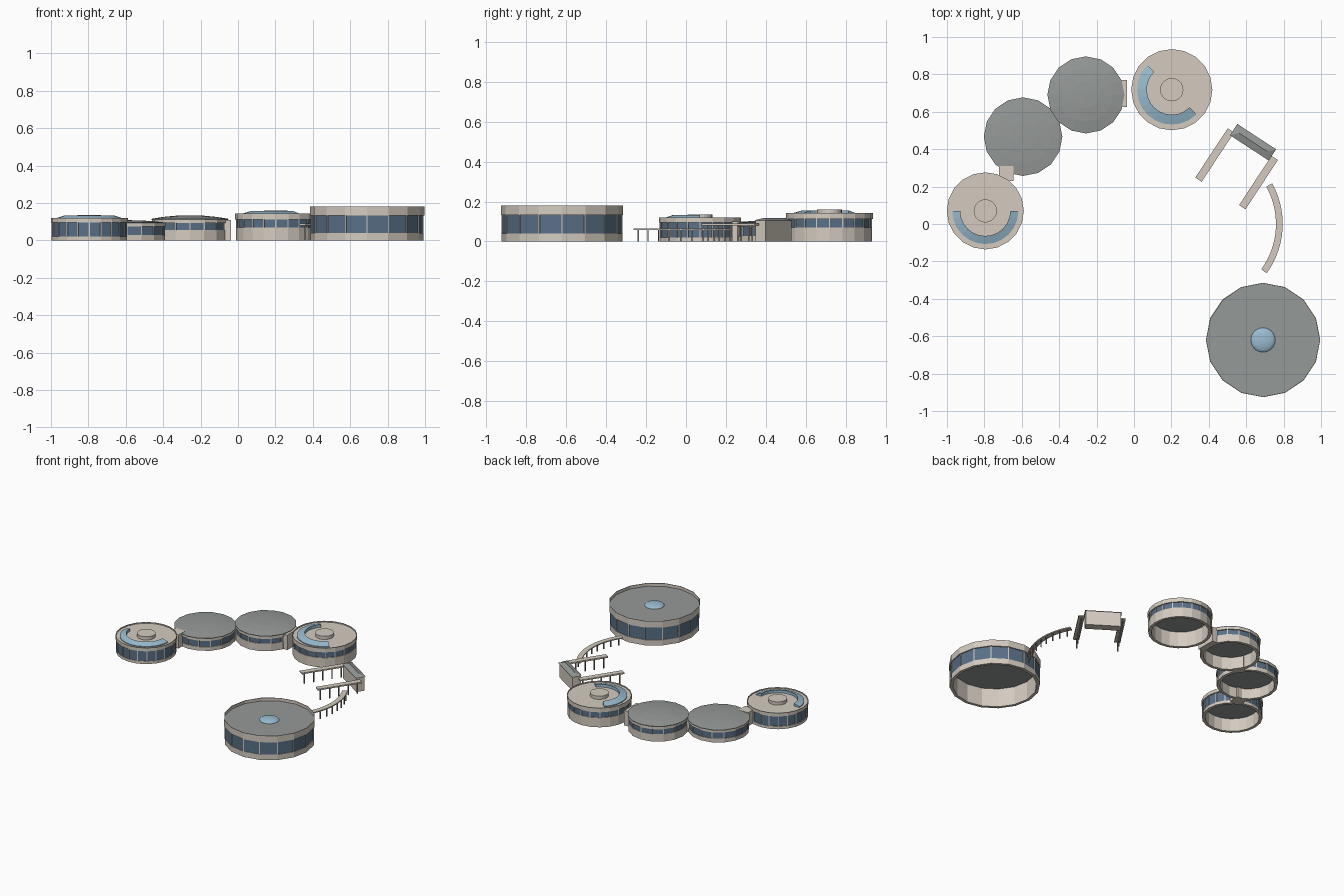
import bpy, bmesh
from math import cos, sin, pi, radians
from mathutils import Vector

if "Cube" in bpy.data.objects:
    bpy.data.objects.remove(bpy.data.objects["Cube"])


def material(name, color):
    m = bpy.data.materials.new(name)
    m.use_nodes = True
    m.diffuse_color = (*color, 1)
    m.node_tree.nodes["Principled BSDF"].inputs["Base Color"].default_value = (*color, 1)
    return m


STONE = material("pale stone", (0.66, 0.60, 0.53))
ROOF = material("grey roofing", (0.30, 0.32, 0.31))
GLASS = material("dark blue glass", (0.10, 0.16, 0.24))
SKYLIGHT = material("light blue glass", (0.32, 0.50, 0.63))
POST = material("post brown", (0.30, 0.26, 0.22))


def finish(name, bm, mat):
    bmesh.ops.remove_doubles(bm, verts=bm.verts, dist=1e-5)
    bmesh.ops.recalc_face_normals(bm, faces=bm.faces)
    mesh = bpy.data.meshes.new(name)
    bm.to_mesh(mesh)
    bm.free()
    mesh.materials.append(mat)
    obj = bpy.data.objects.new(name, mesh)
    bpy.context.collection.objects.link(obj)
    return obj


def lathe(name, centre, profile, mat, sides=16, start=90, sweep=360, closed=True):
    """Turn an (r, z) profile about a vertical axis; partial sweeps get end caps."""
    bm = bmesh.new()
    rings = []
    for i in range(sides + 1):
        a = radians(start + sweep * i / sides)
        rings.append([bm.verts.new((centre[0] + r * cos(a), centre[1] + r * sin(a), z))
                      for r, z in profile])
    count = len(profile)
    for a, b in zip(rings, rings[1:]):
        for j in range(count if closed else count - 1):
            k = (j + 1) % count
            if profile[j][0] == 0 and profile[k][0] == 0:
                continue
            quad = [a[j], a[k], b[k], b[j]]
            if profile[j][0] == 0:
                quad = [a[j], a[k], b[k]]
            elif profile[k][0] == 0:
                quad = [a[j], a[k], b[j]]
            bm.faces.new(quad)
    if sweep < 360:
        bm.faces.new(rings[0])
        bm.faces.new(rings[-1])
    return finish(name, bm, mat)


def bar(name, p, q, width, z0, z1, mat):
    """Upright block along the plan line p to q, open to nothing."""
    p, q = Vector(p), Vector(q)
    d = (q - p).normalized()
    n = Vector((-d.y, d.x)) * width / 2
    bm = bmesh.new()
    base = [bm.verts.new((c.x, c.y, z0)) for c in (p + n, p - n, q - n, q + n)]
    face = bm.faces.new(base)
    top = bmesh.ops.extrude_face_region(bm, geom=[face])["geom"]
    bmesh.ops.translate(bm, verts=[v for v in top if isinstance(v, bmesh.types.BMVert)],
                        vec=(0, 0, z1 - z0))
    return finish(name, bm, mat)


def post(name, x, y, top, size=0.007):
    return bar(name, (x - size / 2, y), (x + size / 2, y), size, 0, top, POST)


def pavilion(name, c, r, sill, head, top, sides=16):
    """Open-bottomed drum: solid sill, glazed band with mullions, projecting rim."""
    inner, glass = r - 0.025, r - 0.008
    lathe(name + "_wall", c, [(inner, 0), (r - 0.004, 0), (r - 0.004, sill),
                              (glass - 0.004, sill), (glass - 0.004, head), (inner, head)],
          STONE, sides)
    lathe(name + "_windows", c, [(glass, sill), (glass, head)], GLASS, sides, closed=False)
    lathe(name + "_rim", c, [(inner, head), (r, head), (r, top), (r - 0.004, top),
                             (r - 0.004, head + 0.01), (inner, head + 0.01)], STONE, sides)
    for i in range(sides):
        a = radians(90 + 360 * i / sides)
        u = Vector((cos(a), sin(a)))
        m = Vector(c) + u * glass
        bar(name + "_mullion", m - u * 0.004, m + u * 0.004, 0.006, sill, head, STONE)


def flat_roof(name, c, r, low, z, mat, sides=16):
    lathe(name + "_roof", c, [(0, low), (r - 0.003, low), (r - 0.003, z), (0, z)],
          mat, sides, closed=False)


def stone_pavilion(name, c, r, sill, head, top, arc_start):
    """Pale roof with a half-ring skylight around a raised central cap."""
    pavilion(name, c, r, sill, head, top, 20)
    z = top - 0.008
    flat_roof(name, c, r, head + 0.002, z, STONE, 20)
    lathe(name + "_ceiling", c, [(0, head), (r - 0.02, head)], ROOF, 20, closed=False)
    lathe(name + "_skylight", c, [(0.134, z), (r * 0.86, z), (r * 0.86, z + 0.006),
                                  (0.134, top + 0.013)], SKYLIGHT, 12, arc_start, 180)
    lathe(name + "_cap", c, [(0.062, z), (0.062, top + 0.016), (0, top + 0.016)],
          STONE, 20, closed=False)


def domed_pavilion(name, c, r, sill, head, top, peak):
    """Grey shallow-domed roof resting on the rim."""
    pavilion(name, c, r, sill, head, top)
    rise = peak - top
    lathe(name + "_roof", c, [(0, head), (r - 0.006, head), (r + 0.002, top),
                              (r * 0.7, top + rise * 0.55), (r * 0.35, top + rise * 0.9),
                              (0, peak)], ROOF, closed=False)


# Large hall with recessed roof and central dome
HALL = (0.69, -0.62)
pavilion("hall", HALL, 0.306, 0.04, 0.132, 0.18)
flat_roof("hall", HALL, 0.306, 0.136, 0.158, ROOF)
lathe("hall_dome", HALL, [(0.066 * cos(t * pi / 10), 0.157 + 0.02 * sin(t * pi / 10))
                          for t in range(5)] + [(0, 0.177)], SKYLIGHT, 20, closed=False)

# Chain of four smaller pavilions
stone_pavilion("west_pavilion", (-0.795, 0.07), 0.206, 0.02, 0.095, 0.12, 180)
domed_pavilion("northwest_pavilion", (-0.593, 0.467), 0.208, 0.028, 0.075, 0.095, 0.108)
domed_pavilion("north_pavilion", (-0.257, 0.69), 0.204, 0.055, 0.092, 0.115, 0.134)
stone_pavilion("northeast_pavilion", (0.202, 0.718), 0.217, 0.07, 0.112, 0.143, 135)

# Link blocks between pavilions
bar("west_link", (-0.683, 0.23), (-0.683, 0.31), 0.078, 0, 0.10, STONE)
bar("middle_link", (-0.45, 0.565), (-0.40, 0.60), 0.08, 0, 0.085, STONE)
bar("north_link", (-0.085, 0.698), (-0.037, 0.698), 0.145, 0, 0.11, STONE)

# Gatehouse with hipped roof
G0, G1 = Vector((0.537, 0.502)), Vector((0.736, 0.372))
bar("gatehouse", G0, G1, 0.06, 0, 0.105, STONE)
axis = (G1 - G0).normalized()
side = Vector((-axis.y, axis.x)) * 0.036
bm = bmesh.new()
eaves = [bm.verts.new((p.x, p.y, 0.105)) for p in
         (G0 - axis * 0.005 + side, G0 - axis * 0.005 - side,
          G1 + axis * 0.005 - side, G1 + axis * 0.005 + side)]
ridge = [bm.verts.new((p.x, p.y, 0.118)) for p in (G0 + axis * 0.03, G1 - axis * 0.03)]
a, b, c, d = eaves
for f in ((a, b, c, d), (a, b, ridge[0]), (c, d, ridge[1]),
          (b, c, ridge[1], ridge[0]), (d, a, ridge[0], ridge[1])):
    bm.faces.new(f)
finish("gatehouse_roof", bm, ROOF)

# Straight covered walks on posts
for name, p, q in (("left_walk", (0.752, 0.353), (0.579, 0.09)),
                   ("right_walk", (0.518, 0.50), (0.345, 0.237))):
    bar(name + "_canopy", p, q, 0.041, 0.08, 0.09, STONE)
    p, q = Vector(p), Vector(q)
    for i in range(5):
        s = p.lerp(q, 0.08 + 0.21 * i)
        post(name + "_post", s.x, s.y, 0.08)

# Curved covered walk, posts along its outer edge
CURVE = (0.347, 0.0)
lathe("curved_walk_canopy", CURVE, [(0.412, 0.058), (0.448, 0.058), (0.448, 0.066), (0.412, 0.066)],
      STONE, 14, -36, 65)
for i in range(9):
    t = radians(-33 + 59 * i / 8)
    post("curved_walk_post", CURVE[0] + 0.44 * cos(t), 0.44 * sin(t), 0.06)
